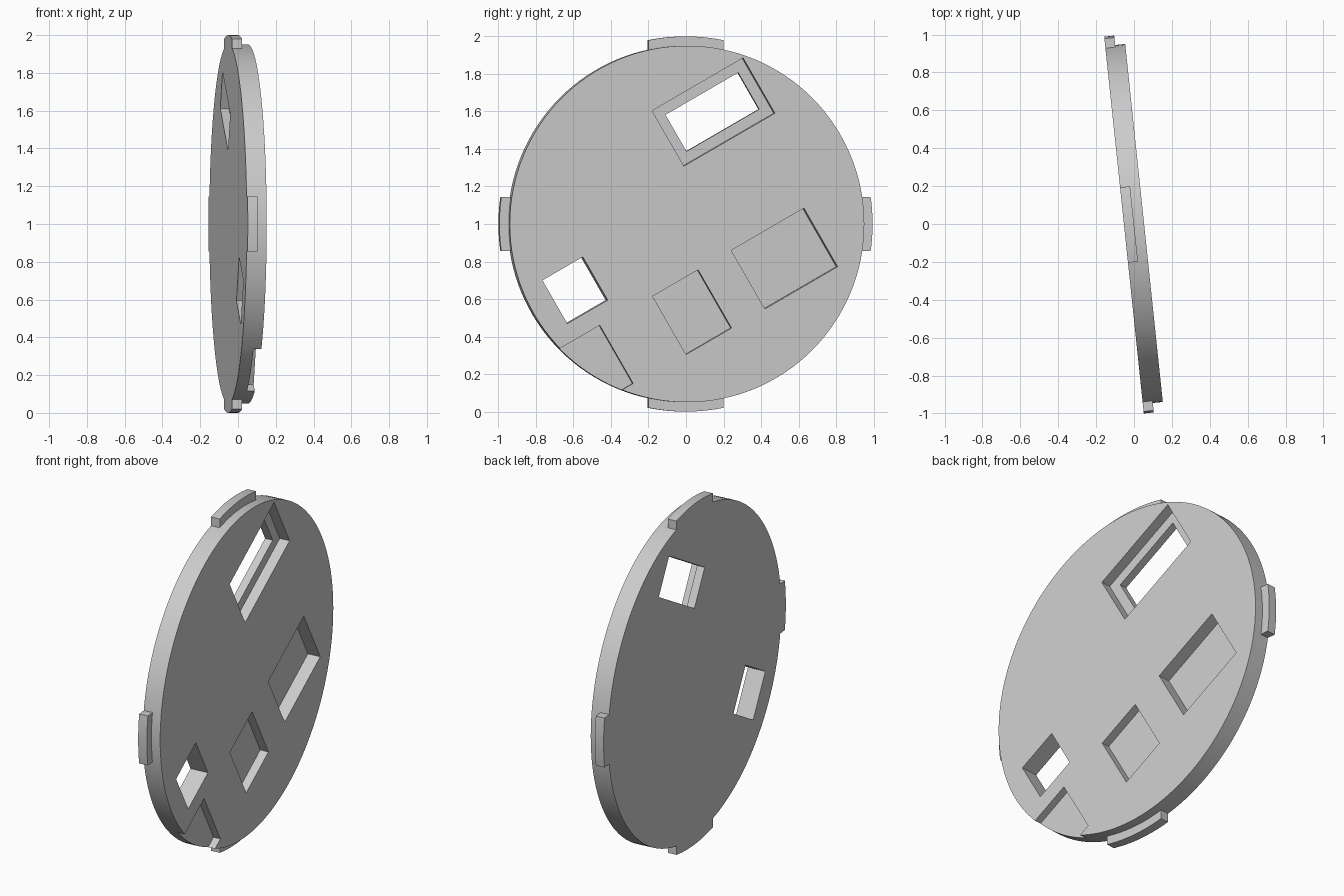
import bpy, bmesh
from math import sin, cos, pi, radians, sqrt
from mathutils import Matrix, Vector

cube = bpy.data.objects.get("Cube")
if cube:
    bpy.data.objects.remove(cube, do_unlink=True)

HALF = 0.053        # half thickness of the disc
RADIUS = 0.95
TAB_RADIUS = 1.0
PLACE = Matrix.Translation((0, 0, 1)) @ Matrix.Rotation(radians(6), 4, 'Z')

grey = bpy.data.materials.new("light grey")
grey.use_nodes = True
grey.diffuse_color = (0.6, 0.6, 0.6, 1)
grey.node_tree.nodes["Principled BSDF"].inputs["Base Color"].default_value = (0.6, 0.6, 0.6, 1)


def prism(name, outline, x0, x1):
    """Extrude a (y, z) outline along the disc axis from x0 to x1."""
    bm = bmesh.new()
    face = bm.faces.new([bm.verts.new((x0, y, z)) for y, z in outline])
    moved = bmesh.ops.extrude_face_region(bm, geom=[face])["geom"]
    verts = [v for v in moved if isinstance(v, bmesh.types.BMVert)]
    bmesh.ops.translate(bm, verts=verts, vec=(x1 - x0, 0, 0))
    bmesh.ops.recalc_face_normals(bm, faces=bm.faces)
    mesh = bpy.data.meshes.new(name)
    bm.to_mesh(mesh)
    bm.free()
    mesh.materials.append(grey)
    obj = bpy.data.objects.new(name, mesh)
    obj.matrix_world = PLACE
    bpy.context.collection.objects.link(obj)
    return obj


def select(obj):
    bpy.ops.object.select_all(action='DESELECT')
    obj.select_set(True)
    bpy.context.view_layer.objects.active = obj


def cut(target, centre, width, height, depth):
    """Cut a slanted rectangular pocket into the +x face."""
    turn = Matrix.Rotation(radians(30), 2)
    outline = [Vector(centre) + turn @ Vector((sy * width / 2, sz * height / 2))
               for sy, sz in ((-1, -1), (1, -1), (1, 1), (-1, 1))]
    cutter = prism("pocket_cutter", outline, HALF - depth, HALF + 0.1)
    cutter.hide_render = True
    mod = target.modifiers.new("pocket", 'BOOLEAN')
    mod.operation = 'DIFFERENCE'
    mod.solver = 'EXACT'
    mod.object = cutter
    select(target)
    bpy.ops.object.modifier_apply(modifier=mod.name)
    bpy.data.objects.remove(cutter, do_unlink=True)


# Round plate
SEGMENTS = 128
rim = [(RADIUS * cos(2 * pi * i / SEGMENTS), RADIUS * sin(2 * pi * i / SEGMENTS))
       for i in range(SEGMENTS)]
disc = prism("disc", rim, -HALF, HALF)

# Pockets and windows: centre, width, height, depth
THROUGH = 0.2
cut(disc, (0.142, 0.597), 0.563, 0.34, 0.06)      # stepped window recess
cut(disc, (0.142, 0.597), 0.45, 0.225, THROUGH)   # stepped window opening
cut(disc, (0.522, -0.184), 0.45, 0.36, 0.075)     # large pocket
cut(disc, (0.027, -0.47), 0.282, 0.358, 0.05)     # medium pocket
cut(disc, (-0.60, -0.353), 0.25, 0.266, THROUGH)  # square window
cut(disc, (-0.56, -0.8), 0.42, 0.358, 0.042)      # notch open at the rim
select(disc)
bpy.ops.object.shade_smooth_by_angle(angle=radians(20))

# Four rim tabs, flush with the back of the plate
STEPS = 12
for name, angle, half_width in (("top_tab", 0, 0.2), ("back_tab", 90, 0.145),
                                ("bottom_tab", 180, 0.2), ("front_tab", 270, 0.145)):
    ts = [half_width * (2 * i / STEPS - 1) for i in range(STEPS + 1)]
    arc = [(t, sqrt(TAB_RADIUS ** 2 - t * t)) for t in ts]
    arc += [(t, sqrt((RADIUS - 0.002) ** 2 - t * t)) for t in reversed(ts)]
    turn = Matrix.Rotation(-radians(angle), 2)
    tab = prism(name, [turn @ Vector(p) for p in arc], -HALF, 0)
    select(tab)
    bpy.ops.object.shade_smooth_by_angle(angle=radians(20))
